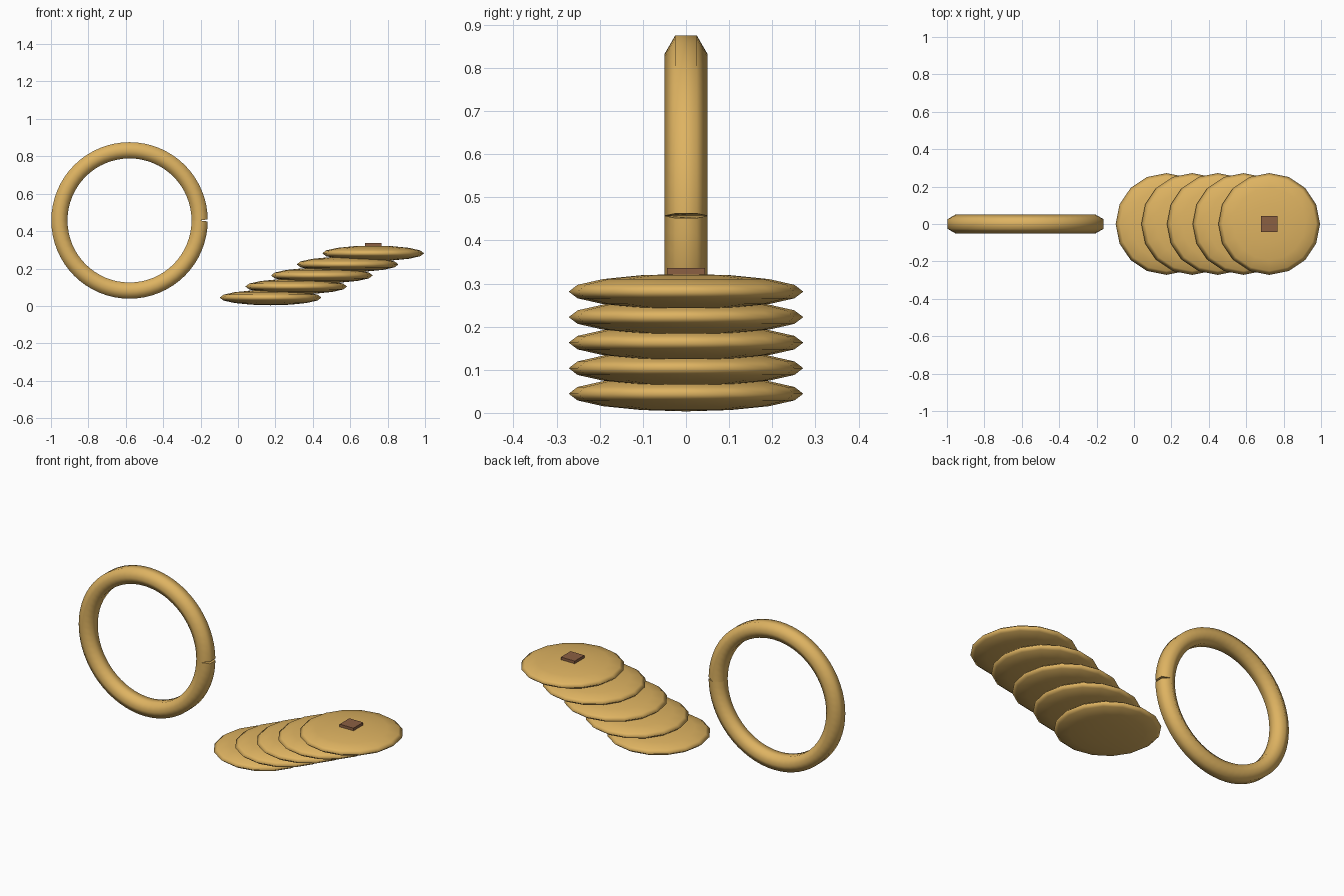
import bpy, bmesh, math

if "Cube" in bpy.data.objects:
    bpy.data.objects.remove(bpy.data.objects["Cube"])


def material(name, rgb):
    m = bpy.data.materials.new(name)
    m.diffuse_color = (*rgb, 1)
    m.use_nodes = True
    m.node_tree.nodes["Principled BSDF"].inputs["Base Color"].default_value = m.diffuse_color
    return m


def finish(bm, name, mat, smooth=True):
    bmesh.ops.recalc_face_normals(bm, faces=bm.faces)
    for f in bm.faces:
        f.smooth = smooth and len(f.verts) < 6
    me = bpy.data.meshes.new(name)
    bm.to_mesh(me)
    bm.free()
    me.materials.append(mat)
    ob = bpy.data.objects.new(name, me)
    bpy.context.collection.objects.link(ob)
    return ob


gold = material("gold", (0.73, 0.45, 0.12))
brown = material("brown", (0.26, 0.115, 0.055))

# Upright ring: hexagonal section swept round, with a small notch at one side
MAJOR, MINOR, STEPS = 0.375, 0.05, 64
bm = bmesh.new()
loops = []
for i in range(STEPS + 1):
    loop = []
    for k in range(6):
        t = k * math.pi / 3
        r = MAJOR + MINOR * math.sin(t)
        a = 2 * math.pi * i / STEPS
        if i in (0, STEPS) and k in (1, 2):      # outer corners open the notch
            a += 0.013 if i == 0 else -0.013
        loop.append(bm.verts.new((-0.58 + r * math.cos(a), MINOR * math.cos(t),
                                  0.457 + r * math.sin(a))))
    loops.append(loop)
for a, b in zip(loops, loops[1:]):
    for k in range(6):
        bm.faces.new((a[k], a[(k + 1) % 6], b[(k + 1) % 6], b[k]))
bm.faces.new(loops[0])
bm.faces.new(loops[-1])
finish(bm, "split_ring", gold)

# Fanned stack of flattened discs
for i in range(5):
    bm = bmesh.new()
    bmesh.ops.create_uvsphere(bm, u_segments=16, v_segments=8, radius=1)
    bmesh.ops.scale(bm, vec=(0.272, 0.272, 0.041), verts=bm.verts)
    ob = finish(bm, f"disc_{i + 1}", gold)
    ob.location = (0.174 + 0.1372 * i, 0, 0.0445 + 0.0592 * i)

# Small square plate on the top disc
bm = bmesh.new()
bmesh.ops.create_cube(bm, size=1)
bmesh.ops.scale(bm, vec=(0.088, 0.088, 0.018), verts=bm.verts)
finish(bm, "square_plate", brown, smooth=False).location = (0.723, 0, 0.327)
